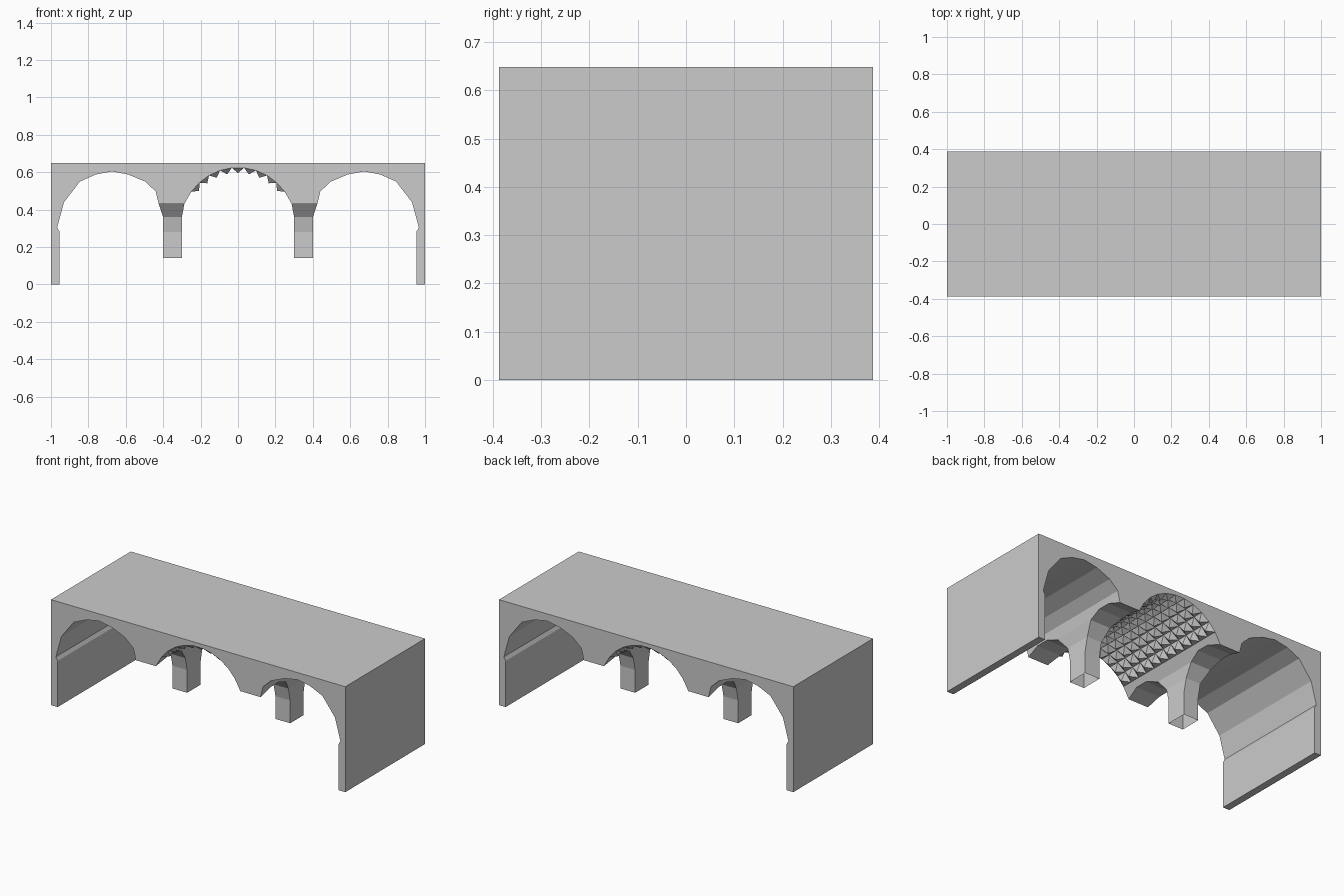
import bpy, bmesh, math

if "Cube" in bpy.data.objects:
    bpy.data.objects.remove(bpy.data.objects["Cube"])

HALF_Y = 0.387
TOP = 0.648


def prism(name, pts, axis, a, b):
    """Extrude a closed 2D profile along y (pts = x,z) or x (pts = y,z)."""
    bm = bmesh.new()
    place = (lambda p: (p[0], a, p[1])) if axis == 'y' else (lambda p: (a, p[0], p[1]))
    face = bm.faces.new([bm.verts.new(place(p)) for p in pts])
    ext = bmesh.ops.extrude_face_region(bm, geom=[face])
    vec = (0, b - a, 0) if axis == 'y' else (b - a, 0, 0)
    bmesh.ops.translate(bm, vec=vec, verts=[v for v in ext['geom'] if isinstance(v, bmesh.types.BMVert)])
    bmesh.ops.recalc_face_normals(bm, faces=bm.faces)
    me = bpy.data.meshes.new(name)
    bm.to_mesh(me)
    bm.free()
    ob = bpy.data.objects.new(name, me)
    bpy.context.collection.objects.link(ob)
    return ob


# Solid block that the vaults are carved from
hall = prism("vaulted_hall", [(-1, 0), (1, 0), (1, TOP), (-1, TOP)], 'y', -HALF_Y, HALF_Y)
cutters = []

# Side vaults, mirrored in x
side = [(0.40, -0.1), (0.40, 0.36), (0.425, 0.435), (0.44, 0.497), (0.497, 0.55), (0.588, 0.588),
        (0.674, 0.604), (0.76, 0.588), (0.845, 0.55), (0.93, 0.44), (0.967, 0.305),
        (0.955, 0.283), (0.955, -0.1)]
for s in (-1, 1):
    cutters.append(prism("side_vault_cutter", [(s * x, z) for x, z in side], 'y', -0.5, 0.5))

# Central vault: arc plus straight pillar faces
R, CZ, ROWS, COLS = 0.305, 0.32, 9, 12
SPAN = math.radians(110)
angles = [-SPAN / 2 + SPAN * i / ROWS for i in range(ROWS + 1)]
arc = [(R * math.sin(t), CZ + R * math.cos(t)) for t in angles]
centre = [(-0.30, -0.1), (-0.30, 0.36), (-0.287, 0.43)] + arc + [(0.287, 0.43), (0.30, 0.36), (0.30, -0.1)]
cutters.append(prism("central_vault_cutter", centre, 'y', -0.5, 0.5))

# Cross arches on both sides of each pillar
arch = [(0.065, -0.1), (0.065, 0.28), (0.083, 0.36), (0.14, 0.43), (0.22, 0.46),
        (0.30, 0.46), (0.387, 0.43), (0.45, 0.41), (0.45, -0.1)]
for sx in (-1, 1):
    for sy in (-1, 1):
        cutters.append(prism("cross_arch_cutter", [(sy * y, z) for y, z in arch], 'x', sx * 0.2, sx * 0.5))

# Pillars stop above the ground
for s in (-1, 1):
    cutters.append(prism("pillar_foot_cutter", [(-0.1, -0.1), (0.1, -0.1), (0.1, 0.14), (-0.1, 0.14)],
                         'x', s * 0.2, s * 0.5))

for c in cutters:
    mod = hall.modifiers.new("carve", 'BOOLEAN')
    mod.operation, mod.solver, mod.object = 'DIFFERENCE', 'EXACT', c
    c.hide_render = True
bpy.context.view_layer.update()
carved = bpy.data.meshes.new_from_object(hall.evaluated_get(bpy.context.evaluated_depsgraph_get()))
hall.modifiers.clear()
hall.data = carved
for c in cutters:
    bpy.data.objects.remove(c)

# Open pillar bottoms
bm = bmesh.new()
bm.from_mesh(carved)
feet = [f for f in bm.faces if abs(f.calc_center_median().z - 0.14) < 0.002 and f.normal.z < -0.9]
bmesh.ops.delete(bm, geom=feet, context='FACES')
bm.to_mesh(carved)
bm.free()

# Pyramid studs lining the central vault
bm = bmesh.new()
step = 2 * HALF_Y / COLS
for i in range(ROWS):
    mid = (angles[i] + angles[i + 1]) / 2
    r = R - 0.030
    for j in range(COLS):
        y0 = -HALF_Y + j * step
        base = [bm.verts.new((arc[k][0], y, arc[k][1]))
                for k, y in ((i, y0), (i + 1, y0), (i + 1, y0 + step), (i, y0 + step))]
        tip = bm.verts.new((r * math.sin(mid), y0 + step / 2, CZ + r * math.cos(mid)))
        for k in range(4):
            bm.faces.new((base[k], base[(k + 1) % 4], tip))
bmesh.ops.remove_doubles(bm, verts=bm.verts, dist=1e-5)
bmesh.ops.recalc_face_normals(bm, faces=bm.faces)
if sum(f.normal.z for f in bm.faces) > 0:
    bmesh.ops.reverse_faces(bm, faces=bm.faces)
me = bpy.data.meshes.new("ceiling_studs")
bm.to_mesh(me)
bm.free()
bpy.context.collection.objects.link(bpy.data.objects.new("ceiling_studs", me))
